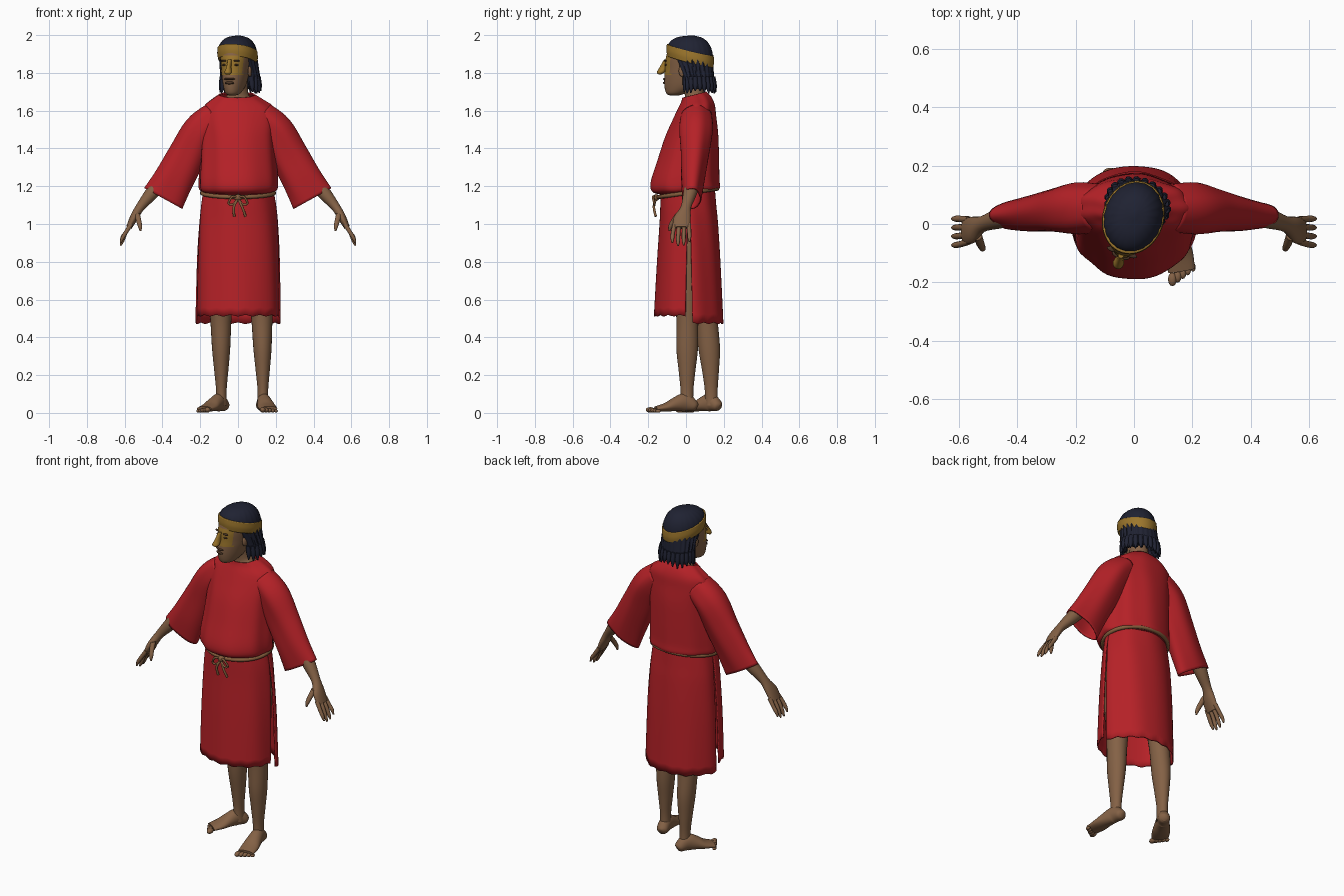
import bpy, math
from math import sin, cos, radians
from mathutils import Vector, Matrix

if "Cube" in bpy.data.objects:
    bpy.data.objects.remove(bpy.data.objects["Cube"])

X, Y, Z = Vector((1, 0, 0)), Vector((0, 1, 0)), Vector((0, 0, 1))
HEAD = Matrix.Translation((0, 0.03, 0)) @ Matrix.Rotation(radians(-18), 4, 'Z')


def material(name, rgb):
    m = bpy.data.materials.new(name)
    m.use_nodes = True
    m.diffuse_color = (*rgb, 1)
    bsdf = m.node_tree.nodes["Principled BSDF"]
    bsdf.inputs["Base Color"].default_value = (*rgb, 1)
    bsdf.inputs["Roughness"].default_value = 0.8
    return m


RED = material("red cloth", (0.46, 0.015, 0.02))
SKIN = material("brown skin", (0.23, 0.12, 0.06))
HAIR = material("dark hair", (0.014, 0.016, 0.032))
GOLD = material("gold", (0.33, 0.18, 0.025))
ROPE = material("tan rope", (0.23, 0.11, 0.045))
SHADE = material("dark brown", (0.07, 0.035, 0.018))


def catmull(rows, steps=5):
    """Smooth curve through rows of numbers."""
    out = []
    for i in range(len(rows) - 1):
        p = [rows[max(0, min(len(rows) - 1, i + d))] for d in (-1, 0, 1, 2)]
        for s in range(steps):
            t = s / steps
            out.append([b + 0.5 * t * (c - a + t * (2 * a - 5 * b + 4 * c - d + t * (3 * (b - c) + d - a)))
                        for a, b, c, d in zip(*p)])
    return out + [list(rows[-1])]


def finish(name, verts, faces, mat, matrix=None):
    me = bpy.data.meshes.new(name)
    me.from_pydata(verts, [], faces)
    me.materials.append(mat)
    me.shade_smooth()
    me.set_sharp_from_angle(angle=radians(50))
    ob = bpy.data.objects.new(name, me)
    bpy.context.collection.objects.link(ob)
    if matrix:
        ob.matrix_world = matrix
    return ob


def loft(name, rows, mat, side=X, axis=None, arc=(0, 360), slit=0, n=24, fold=(0, 0),
         tilt=(0, 0), jag=0, cap=True, thick=0, matrix=None):
    """Skin elliptical rings (x, y, z, radius, radius); arc leaves it open."""
    rows = catmull(rows)
    closed = arc == (0, 360)
    cols = n if closed else n + 1
    verts, last = [], len(rows) - 1
    for i, r in enumerate(rows):
        t, c = i / last, Vector(r[:3])
        ax = axis or (Vector(rows[min(i + 1, last)][:3]) - Vector(rows[max(i - 1, 0)][:3])).normalized()
        w = ax.cross(side).normalized()
        g = slit * (1 - t)
        for j in range(cols):
            a = radians(arc[0] + g + (arc[1] - arc[0] - 2 * g) * j / n)
            k = 1 + fold[0] * sin(fold[1] * a + 2.5 * t) * (0.6 + 0.4 * sin(2 * a + 1))
            p = c + k * (side * r[3] * cos(a) + w * r[4] * sin(a))
            p.z += (tilt[0] * (1 - t) + tilt[1] * t ** 4) * (p.y - c.y)
            p.z += jag * sin(17 * a) * (1 - t) ** 4
            verts.append(p)
    faces = [(i * cols + j, i * cols + (j + 1) % cols, (i + 1) * cols + (j + 1) % cols, (i + 1) * cols + j)
             for i in range(last) for j in range(n)]
    if cap and closed:
        faces += [tuple(reversed(range(cols))), tuple(range(last * cols, last * cols + cols))]
    ob = finish(name, verts, faces, mat, matrix)
    if thick:
        mod = ob.modifiers.new("thickness", 'SOLIDIFY')
        mod.thickness, mod.offset = thick, -1
    return ob


def ball(name, loc, size, mat, matrix=None):
    rows = [(loc[0], loc[1], loc[2] + size[2] * sin(a), size[0] * cos(a), size[1] * cos(a))
            for a in (radians(d) for d in (-88, -60, -30, 0, 30, 60, 88))]
    return loft(name, rows, mat, axis=Z, n=12, matrix=matrix)


def rope(name, pts, radius, cyclic=False):
    cu = bpy.data.curves.new(name, 'CURVE')
    cu.dimensions, cu.bevel_depth, cu.bevel_resolution = '3D', radius, 2
    cu.use_fill_caps = True
    sp = cu.splines.new('POLY')
    pts = pts if cyclic else catmull(pts)
    sp.points.add(len(pts) - 1)
    for q, p in zip(sp.points, pts):
        q.co = (*p, 1)
    sp.use_cyclic_u = cyclic
    cu.materials.append(ROPE)
    bpy.context.collection.objects.link(bpy.data.objects.new(name, cu))


# Tunic: bloused top, then skirt panels slit at both sides
loft("tunic_top", [(0, .015, 1.165, .17, .14), (0, 0, 1.18, .203, .178), (0, -.006, 1.23, .208, .182),
                   (0, .012, 1.35, .2, .162), (0, .03, 1.47, .195, .14), (0, .045, 1.56, .2, .115),
                   (0, .055, 1.62, .185, .098), (-.005, .055, 1.66, .135, .08), (-.005, .045, 1.685, .095, .064)],
     RED, axis=Z, n=72, fold=(.025, 9), tilt=(.07, .25), cap=False, thick=.008)
for name, hem, arc in (("skirt_back", .475, (0, 180)), ("skirt_front", .515, (180, 360))):
    loft(name, [(0, .015, hem, .224, .184), (0, .015, .8, .218, .168), (0, .015, 1.0, .208, .155),
                (0, .012, 1.1, .198, .148), (0, .01, 1.19, .182, .142)],
         RED, axis=Z, arc=arc, slit=6, n=44, fold=(.022, 7), jag=.004, thick=.008)

# Rope belt with knot, loops and hanging ends
rope("belt", [(.191 * cos(a), .01 + .156 * sin(a), 1.165 + .022 * sin(a))
              for a in (radians(7.5 * i) for i in range(48))], .011, True)
ball("belt_knot", (.0, -.158, 1.14), (.022, .016, .018), ROPE)
for s in (-1, 1):
    rope("belt_loop", [(0, -.16, 1.14), (s * .03, -.175, 1.145), (s * .05, -.168, 1.11),
                       (s * .025, -.168, 1.105), (0, -.16, 1.135)], .006)
    rope("belt_end", [(0, -.16, 1.135), (s * .022, -.17, 1.09), (s * .03 + .01, -.16, 1.04)], .007)

# Sleeves, arms and hands
for s, label in ((1, "left"), (-1, "right")):
    def flip(rows):
        return [(s * r[0], *r[1:]) for r in rows]
    loft(label + "_sleeve", flip([(.12, .055, 1.57, .08, .08), (.2, .052, 1.495, .088, .092),
                                  (.27, .045, 1.365, .074, .1), (.34, .035, 1.235, .062, .105),
                                  (.395, .03, 1.135, .05, .115)]),
         RED, side=Y, n=40, fold=(.04, 5), cap=False, thick=.007)
    loft(label + "_arm", flip([(.28, .045, 1.35, .04, .04), (.38, .04, 1.25, .04, .04), (.455, .022, 1.165, .037, .036),
                               (.517, 0, 1.09, .028, .024), (.55, -.02, 1.035, .045, .022),
                               (.578, -.024, .98, .044, .015)]), SKIN, side=Y)
    for k in range(4):
        y = -.06 + .025 * k
        drop = (.0, .015, .012, -.005)[k]
        loft(label + "_finger", flip([(.565, y, 1.0, .012, .012), (.594, y * 1.15, .955, .011, .011),
                                      (.612, y * 1.2, .925 - drop, .010, .010),
                                      (.622, y * 1.2, .9 - drop, .004, .004)]), SKIN, side=Y, n=10)
    loft(label + "_thumb", flip([(.535, -.04, 1.055, .016, .016), (.525, -.068, 1.015, .014, .014),
                                 (.518, -.083, .985, .011, .011), (.516, -.087, .962, .004, .004)]),
         SKIN, side=Y, n=10)

# Legs and bare feet, the right one set back and turned out
LEG = [(.04, .03, .034), (.12, .028, .034), (.22, .037, .044), (.34, .048, .057), (.48, .055, .058),
       (.6, .064, .066), (.8, .078, .085), (1.05, .085, .1)]
FOOT = [(0, .03, .015, .018), (.06, .037, .032, .03), (.25, .055, .035, .048), (.45, .046, .042, .038),
        (.65, .031, .049, .024), (.88, .021, .046, .014)]
for s, label, ankle, hip, heel, toe in (
        (1, "left", (.132, .005), (.11, .015), (.125, .058), (.168, -.19)),
        (-1, "right", (-.088, .135), (-.1, .03), (-.066, .18), (-.195, -.02))):
    rows = []
    for z, a, b in LEG:
        p = Vector(ankle).lerp(Vector(hip), z * z)
        rows.append((p.x, p.y, z, a, b))
    loft(label + "_leg", rows, SKIN, axis=Z)
    h, t = Vector((*heel, 0)), Vector((*toe, 0))
    across = (t - h).normalized().cross(Z)
    loft(label + "_foot", [(*(h.lerp(t, f) + Z * z), a, b) for f, z, a, b in FOOT], SKIN, side=across)
    inner = across if across.x * s < 0 else -across
    for k in range(5):
        size = .016 - .0015 * k
        p = h.lerp(t, .97 - .028 * k) + inner * (.036 - .019 * k)
        ball(label + "_toe", (p.x, p.y, size), (size * .95, size * 1.5, size * .9), SKIN)

# Neck and head
loft("neck", [(0, .05, 1.6, .1, .07), (0, .05, 1.655, .085, .058), (0, .045, 1.69, .055, .052),
              (0, .035, 1.8, .05, .055)], SKIN, axis=Z)
head = loft("head", [(0, -.098, 1.68, .015, .022), (0, -.088, 1.692, .038, .052), (0, -.062, 1.73, .055, .088),
                     (0, -.05, 1.78, .066, .1), (0, -.04, 1.82, .072, .106), (0, -.035, 1.87, .078, .108),
                     (0, -.03, 1.92, .08, .1)], SKIN, axis=Z, n=40, matrix=HEAD)
head.data.materials.append(GOLD)
for f in head.data.polygons:
    if 1.785 < f.center.z < 1.89 and f.center.y < -.1:
        f.material_index = 1
loft("nose", [(0, -.178, 1.792, .012, .006), (0, -.172, 1.803, .019, .021), (0, -.158, 1.83, .012, .02),
              (0, -.142, 1.87, .01, .012)], GOLD, axis=Z, n=14, matrix=HEAD)
ball("lips", (0, -.146, 1.747), (.026, .012, .008), SHADE, HEAD)
ball("moustache", (0, -.145, 1.768), (.032, .012, .006), SHADE, HEAD)
for s in (-1, 1):
    ball("eye", (s * .031, -.131, 1.842), (.015, .009, .005), SHADE, HEAD)
    ball("eyebrow", (s * .033, -.133, 1.864), (.021, .009, .005), SHADE, HEAD)
    ball("ear", (s * .075, -.03, 1.81), (.01, .018, .03), SKIN, HEAD)

# Hair cap, hanging hair and headband
loft("hair_cap", [(0, -.008, 1.865, .098, .12), (0, -.008, 1.92, .099, .121), (0, -.006, 1.96, .083, .103),
                  (0, -.003, 1.987, .052, .065), (0, 0, 1.998, .008, .01)],
     HAIR, axis=Z, n=60, fold=(.02, 21), tilt=(-.25, 0), matrix=HEAD)
loft("hanging_hair", [(0, .04, 1.725, .108, .08), (0, .034, 1.78, .104, .084), (0, .005, 1.88, .096, .106)],
     HAIR, axis=Z, arc=(-42, 222), n=90, fold=(.05, 23), jag=.012, thick=.025, matrix=HEAD)
for k in range(17):
    a = radians(-38 + 16 * k)
    x, y = cos(a), sin(a)
    low = 1.698 + .008 * sin(5 * k)
    loft("hair_lock", [(.1 * x, .036 + .078 * y, 1.78, .012, .012), (.103 * x, .04 + .08 * y, 1.735, .014, .014),
                       (.11 * x, .04 + .088 * y, low, .003, .003)], HAIR, axis=Z, n=8, matrix=HEAD)
band = loft("headband", [(0, -.008, 1.86, .1, .124), (0, -.008, 1.89, .105, .128), (0, -.008, 1.922, .103, .126)],
            GOLD, axis=Z, n=48, cap=False, thick=.012, matrix=HEAD)
for v in band.data.vertices:
    v.co.z -= .25 * (v.co.y + .008)
